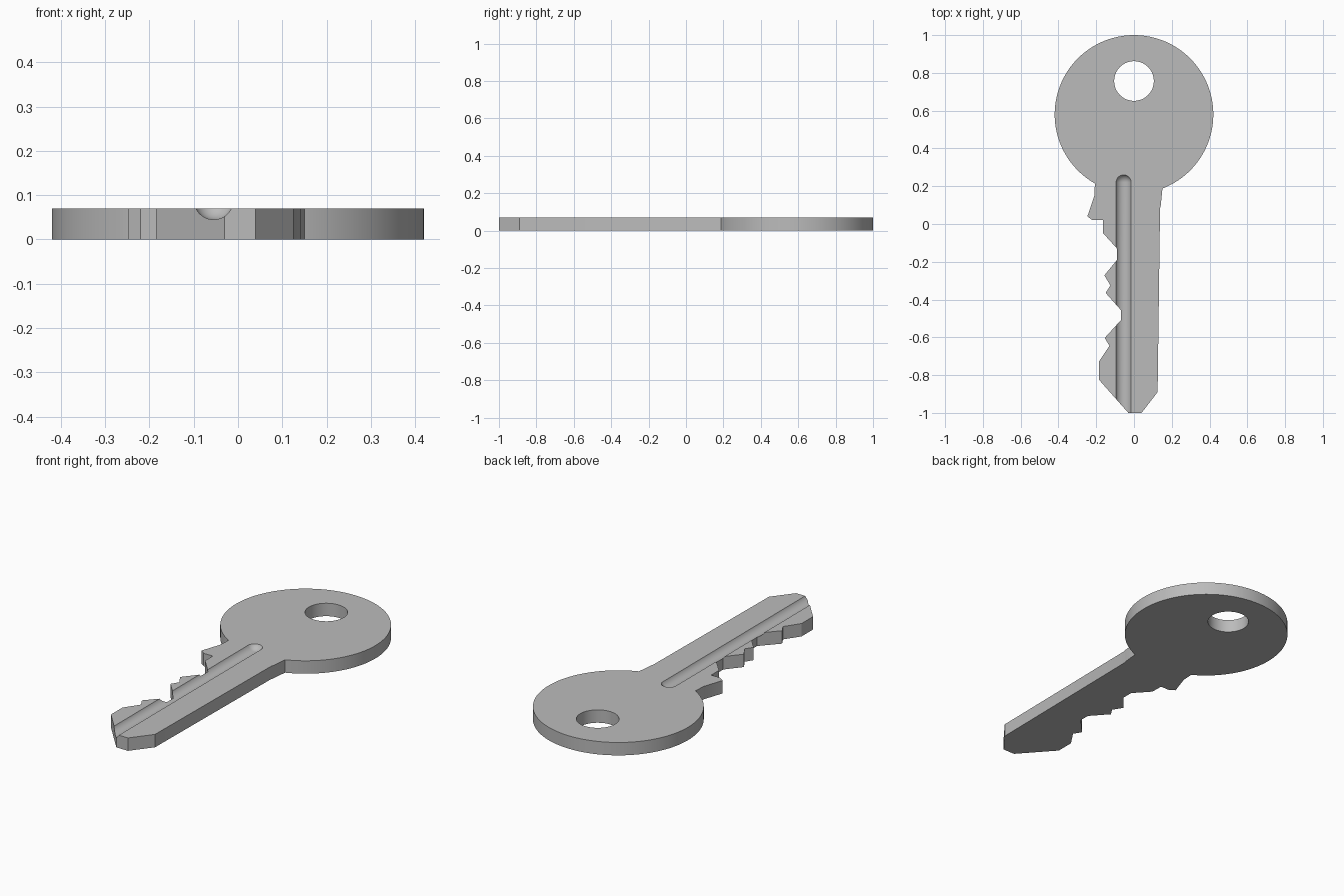
import bpy, bmesh, math
from mathutils import Matrix, Vector

if "Cube" in bpy.data.objects:
    bpy.data.objects.remove(bpy.data.objects["Cube"])

THICK = 0.07
BOW_Y, BOW_R = 0.58, 0.42

steel = bpy.data.materials.new("grey steel")
steel.use_nodes = True
grey = (0.5, 0.5, 0.5, 1)
steel.diffuse_color = grey
steel.node_tree.nodes["Principled BSDF"].inputs["Base Color"].default_value = grey


def make_object(name, bm):
    bmesh.ops.recalc_face_normals(bm, faces=bm.faces)
    mesh = bpy.data.meshes.new(name)
    bm.to_mesh(mesh)
    bm.free()
    mesh.materials.append(steel)
    obj = bpy.data.objects.new(name, mesh)
    bpy.context.collection.objects.link(obj)
    return obj


def cut(target, cutter):
    mod = target.modifiers.new("cut", 'BOOLEAN')
    mod.operation = 'DIFFERENCE'
    mod.solver = 'EXACT'
    mod.object = cutter
    bpy.context.view_layer.objects.active = target
    bpy.ops.object.modifier_apply(modifier=mod.name)
    bpy.data.objects.remove(cutter)


# Outline: toothed edge, tip and straight edge of the blade
blade = [(-0.21, 0.15), (-0.247, 0.04), (-0.22, 0.02), (-0.165, 0.02),
         (-0.165, -0.047), (-0.09, -0.13), (-0.09, -0.19), (-0.157, -0.272),
         (-0.125, -0.325), (-0.15, -0.365), (-0.07, -0.455), (-0.07, -0.51),
         (-0.155, -0.603), (-0.13, -0.645), (-0.185, -0.727), (-0.185, -0.825),
         (-0.03, -1), (0.04, -1), (0.125, -0.89), (0.138, 0.085), (0.142, 0.1)]

# Outline: round bow, from the right shoulder over the top to the left one
start, end = math.radians(-69), math.radians(240.5)
steps = 96
bow = []
for i in range(steps + 1):
    a = start + (end - start) * i / steps
    bow.append((BOW_R * math.cos(a), BOW_Y + BOW_R * math.sin(a)))

bm = bmesh.new()
face = bm.faces.new([bm.verts.new((x, y, 0)) for x, y in bow + blade])
ext = bmesh.ops.extrude_face_region(bm, geom=[face])
bmesh.ops.translate(bm, vec=(0, 0, THICK),
                    verts=[v for v in ext["geom"] if isinstance(v, bmesh.types.BMVert)])
key = make_object("key_body", bm)

# Ring hole through the bow
bm = bmesh.new()
bmesh.ops.create_cone(bm, cap_ends=True, segments=64, radius1=0.105, radius2=0.105,
                      depth=1, matrix=Matrix.Translation((0, 0.757, 0)))
cut(key, make_object("hole_cutter", bm))

# Round-bottomed groove along the blade, with a ball end near the bow
bm = bmesh.new()
bmesh.ops.create_uvsphere(bm, u_segments=48, v_segments=24, radius=0.0445,
                          matrix=Matrix.Rotation(math.pi / 2, 4, 'X'))
bmesh.ops.delete(bm, geom=[v for v in bm.verts if v.co.y < -0.001], context='VERTS')
rim = [e for e in bm.edges if e.is_boundary]
ext = bmesh.ops.extrude_edge_only(bm, edges=rim)["geom"]
bmesh.ops.translate(bm, vec=(0, -1.5, 0),
                    verts=[v for v in ext if isinstance(v, bmesh.types.BMVert)])
bmesh.ops.holes_fill(bm, edges=[e for e in bm.edges if e.is_boundary], sides=0)
bmesh.ops.translate(bm, vec=Vector((-0.055, 0.22, 0.0895)), verts=bm.verts)
cut(key, make_object("groove_cutter", bm))

# Smooth the round walls, keep the corners sharp
bpy.ops.object.select_all(action='DESELECT')
key.select_set(True)
bpy.context.view_layer.objects.active = key
bpy.ops.object.shade_smooth_by_angle(angle=math.radians(20))
